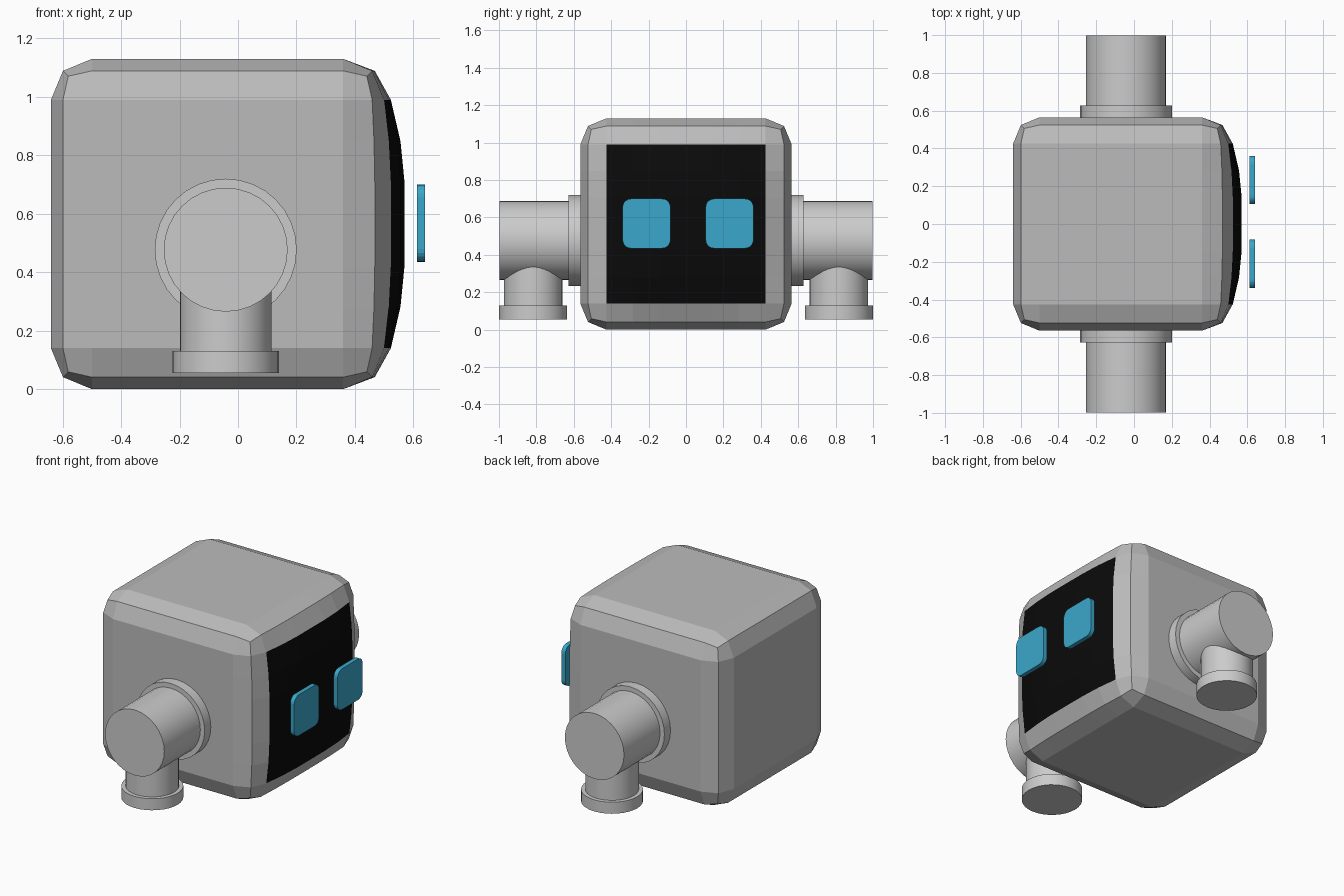
import bpy, bmesh
from math import pi
from mathutils import Vector, Matrix

if "Cube" in bpy.data.objects:
    bpy.data.objects.remove(bpy.data.objects["Cube"])


def material(name, rgb):
    m = bpy.data.materials.new(name)
    m.diffuse_color = (*rgb, 1)
    m.use_nodes = True
    m.node_tree.nodes["Principled BSDF"].inputs["Base Color"].default_value = m.diffuse_color
    return m


def finish(bm, name, mats=()):
    bmesh.ops.recalc_face_normals(bm, faces=bm.faces[:])
    me = bpy.data.meshes.new(name)
    bm.to_mesh(me)
    bm.free()
    ob = bpy.data.objects.new(name, me)
    bpy.context.collection.objects.link(ob)
    for m in mats:
        me.materials.append(m)
    return ob


def box(lo, hi):
    bm = bmesh.new()
    lo, hi = Vector(lo), Vector(hi)
    mat = Matrix.Translation((lo + hi) / 2) @ Matrix.Diagonal((*(hi - lo), 1))
    bmesh.ops.create_cube(bm, size=1, matrix=mat)
    return bm


def cylinder(name, radius, a, b):
    a, b = Vector(a), Vector(b)
    bm = bmesh.new()
    rot = (b - a).to_track_quat('Z', 'Y').to_matrix().to_4x4()
    bmesh.ops.create_cone(bm, cap_ends=True, segments=32, radius1=radius, radius2=radius,
                          depth=(b - a).length, matrix=Matrix.Translation((a + b) / 2) @ rot)
    ob = finish(bm, name)
    bpy.ops.object.select_all(action='DESELECT')
    ob.select_set(True)
    bpy.context.view_layer.objects.active = ob
    bpy.ops.object.shade_smooth_by_angle(angle=pi / 6)
    return ob


grey = material("grey", (0.5, 0.5, 0.5))
black = material("black", (0.003, 0.003, 0.003))
blue = material("blue", (0.042, 0.39, 0.6))

# Head: bevelled box whose +x face bulges into a black screen
FRONT, CZ, HALF = 0.50, 0.565, 0.425
bm = box((-0.64, -0.565, 0), (FRONT, 0.565, 1.13))
bmesh.ops.bevel(bm, geom=bm.edges[:], offset=0.14, offset_type='OFFSET',
                segments=2, profile=0.5, affect='EDGES')
for axis, mid in (((0, 1, 0), 0), ((0, 0, 1), CZ)):
    for k in (-2, -1, 1, 2):
        bmesh.ops.bisect_plane(bm, geom=bm.verts[:] + bm.edges[:] + bm.faces[:],
                               plane_co=Vector(axis) * (mid + k * HALF / 3), plane_no=axis)
for f in bm.faces:
    if all(v.co.x > FRONT - 0.002 for v in f.verts):
        f.material_index = 1


def bulge(t):
    t = min(abs(t) / HALF, 1)
    return 1 if t < 0.4 else (0.7 if t < 0.8 else 0)


for v in bm.verts:
    cy, cz = bulge(v.co.y), bulge(v.co.z - CZ)
    if v.co.x > FRONT - 0.002:
        v.co.x += 0.023 * (cy + cz) + 0.024 * cy * cz
    elif v.co.x > 0.42:
        v.co.x += 0.009 * (cy + cz)
finish(bm, "head", (grey, black))

# Eyes: rounded square plates floating before the screen
for name, y in (("right_eye", -0.211), ("left_eye", 0.233)):
    bm = box((0.612, y - 0.128, 0.435), (0.64, y + 0.128, 0.70))
    edges = [e for e in bm.edges if abs(e.verts[0].co.x - e.verts[1].co.x) > 0.01]
    bmesh.ops.bevel(bm, geom=edges, offset=0.045, segments=5, profile=0.5, affect='EDGES')
    finish(bm, name, (blue,))

# Arms: collar, horizontal barrel, downward stub and end ring on each side
X, Z = -0.042, 0.477
for side, s in (("right", -1), ("left", 1)):
    cylinder(side + "_collar", 0.243, (X, s * 0.55, Z), (X, s * 0.628, Z))
    cylinder(side + "_arm_barrel", 0.212, (X, s * 0.56, Z), (X, s * 0.997, Z))
    cylinder(side + "_arm_stub", 0.157, (X, s * 0.817, Z), (X, s * 0.817, 0.10))
    cylinder(side + "_arm_end", 0.182, (X, s * 0.817, 0.13), (X, s * 0.817, 0.055))
